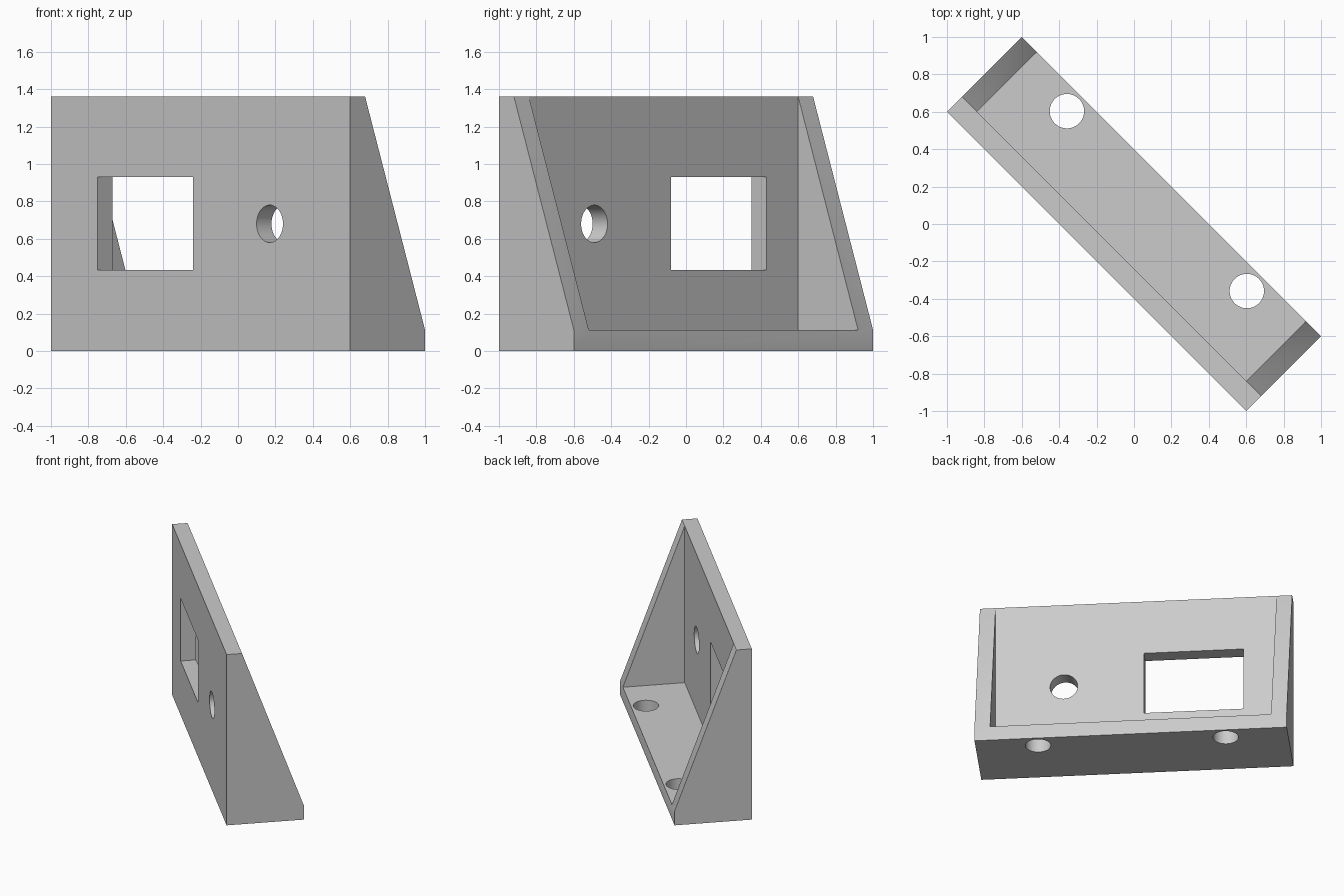
import bpy, bmesh
from math import pi, radians
from mathutils import Matrix

cube = bpy.data.objects.get("Cube")
if cube:
    bpy.data.objects.remove(cube, do_unlink=True)

# Overall dimensions in the bracket's own frame (x along, y deep, z up)
HALF_LEN, HALF_DEPTH, HEIGHT, WALL = 1.131, 0.283, 1.36, 0.113
FRONT = -HALF_DEPTH
TURN = Matrix.Rotation(radians(-45), 4, "Z")

grey = bpy.data.materials.new("plain grey")
grey.use_nodes = True
colour = (0.6, 0.6, 0.6, 1)
grey.diffuse_color = colour
grey.node_tree.nodes["Principled BSDF"].inputs["Base Color"].default_value = colour


def make_object(name, bm):
    bmesh.ops.recalc_face_normals(bm, faces=bm.faces)
    mesh = bpy.data.meshes.new(name)
    bm.to_mesh(mesh)
    bm.free()
    mesh.materials.append(grey)
    obj = bpy.data.objects.new(name, mesh)
    bpy.context.collection.objects.link(obj)
    return obj


def box(name, x, y, z):
    bm = bmesh.new()
    bmesh.ops.create_cube(bm, size=1)
    for v in bm.verts:
        v.co = [lo + (c + 0.5) * (hi - lo) for c, (lo, hi) in zip(v.co, (x, y, z))]
    return make_object(name, bm)


def drill(name, centre, radius, axis):
    bm = bmesh.new()
    turn = Matrix.Rotation(pi / 2, 4, "X") if axis == "Y" else Matrix()
    bmesh.ops.create_cone(bm, cap_ends=True, segments=48, radius1=radius, radius2=radius,
                          depth=WALL * 2, matrix=Matrix.Translation(centre) @ turn)
    return make_object(name, bm)


# Body: sloped side profile extruded along the length
profile = [(FRONT, 0), (HALF_DEPTH, 0), (HALF_DEPTH, WALL),
           (FRONT + WALL, HEIGHT), (FRONT, HEIGHT)]
bm = bmesh.new()
face = bm.faces.new([bm.verts.new((-HALF_LEN, y, z)) for y, z in profile])
swept = bmesh.ops.extrude_face_region(bm, geom=[face])["geom"]
bmesh.ops.translate(bm, vec=(2 * HALF_LEN, 0, 0),
                    verts=[g for g in swept if isinstance(g, bmesh.types.BMVert)])
bracket = make_object("angle_bracket", bm)

# Cutters: open cavity, square window, round face hole, two screw holes
inner = HALF_LEN - WALL
cutters = [
    box("cavity_cutter", (-inner, inner), (FRONT + WALL, 1), (WALL, 2)),
    box("window_cutter", (-0.778, -0.057), (FRONT - 0.1, FRONT + 0.2), (0.432, 0.93)),
    drill("face_hole_cutter", (0.523, FRONT + WALL / 2, 0.68), 0.1, "Y"),
] + [drill("screw_hole_cutter", (x, 0.173, WALL / 2), 0.092, "Z") for x in (-0.68, 0.68)]

bpy.context.view_layer.objects.active = bracket
for cutter in cutters:
    mod = bracket.modifiers.new(cutter.name, "BOOLEAN")
    mod.operation, mod.solver, mod.object = "DIFFERENCE", "EXACT", cutter
    bpy.ops.object.modifier_apply(modifier=mod.name)
    bpy.data.objects.remove(cutter, do_unlink=True)

# Stand the bracket diagonally, with smooth bores and sharp edges
bracket.data.transform(TURN)
bpy.ops.object.select_all(action="DESELECT")
bracket.select_set(True)
bpy.ops.object.shade_smooth_by_angle(angle=radians(30))
